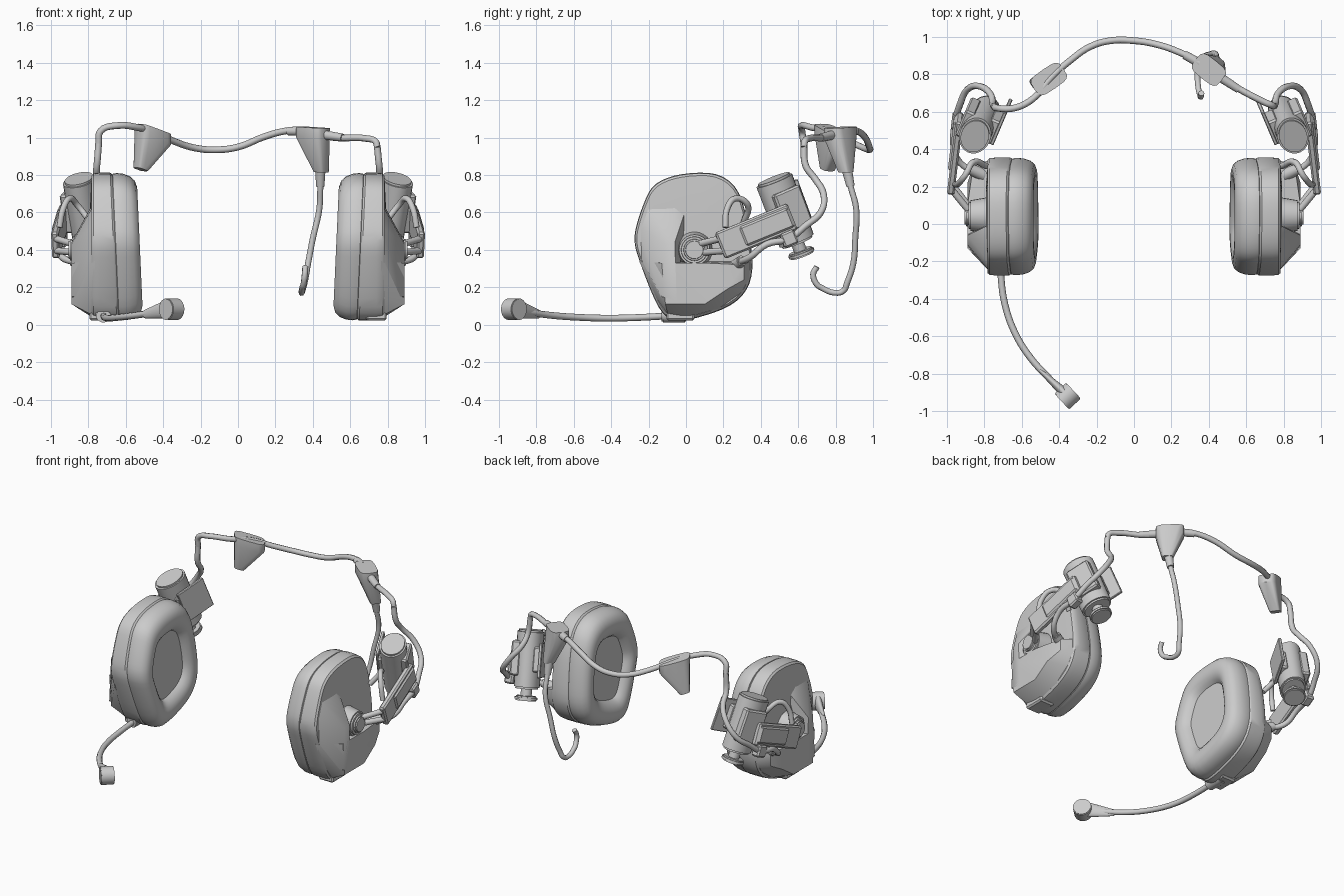
import bpy, bmesh, math
from mathutils import Vector, Matrix

if "Cube" in bpy.data.objects:
    bpy.data.objects.remove(bpy.data.objects["Cube"])


def finish(name, bm, mirror=True, angle=35):
    bmesh.ops.recalc_face_normals(bm, faces=bm.faces[:])
    me = bpy.data.meshes.new(name)
    bm.to_mesh(me)
    bm.free()
    return add(name, me, mirror, angle)


def add(name, me, mirror, angle):
    ob = bpy.data.objects.new(name, me)
    bpy.context.collection.objects.link(ob)
    me.shade_smooth()
    me.set_sharp_from_angle(angle=math.radians(angle))
    if mirror:
        ob.modifiers.new("Mirror", 'MIRROR').use_mirror_merge = False
    return ob


def tube(name, pts, r, mirror=False):
    cu = bpy.data.curves.new(name, 'CURVE')
    cu.dimensions = '3D'
    cu.bevel_depth, cu.bevel_resolution = r, 2
    cu.resolution_u, cu.use_fill_caps = 5, True
    sp = cu.splines.new('BEZIER')
    sp.bezier_points.add(len(pts) - 1)
    for b, p in zip(sp.bezier_points, pts):
        b.co = p
        b.handle_left_type = b.handle_right_type = 'AUTO'
    tmp = bpy.data.objects.new(name + "_path", cu)
    bpy.context.collection.objects.link(tmp)
    me = bpy.data.meshes.new_from_object(
        tmp.evaluated_get(bpy.context.evaluated_depsgraph_get()))
    bpy.data.objects.remove(tmp)
    return add(name, me, mirror, 50)


def frame(x, y, z, centre):
    m = Matrix((x, y, z)).transposed().to_4x4()
    m.translation = centre
    return m


def box(name, mat, size, mirror=True, bevel=0.01):
    bm = bmesh.new()
    bmesh.ops.create_cube(bm, size=1, matrix=Matrix.Diagonal((*size, 1)))
    bmesh.ops.bevel(bm, geom=bm.edges[:], offset=bevel, segments=1, affect='EDGES')
    bm.transform(mat)
    return finish(name, bm, mirror)


def rod(name, a, b, r1, r2, mirror=True, flat=None, bevel=0.0):
    # cylinder or cone from a to b, optionally squashed along a direction
    a, b = Vector(a), Vector(b)
    bm = bmesh.new()
    bmesh.ops.create_cone(bm, cap_ends=True, segments=24, radius1=r1, radius2=r2,
                          depth=(b - a).length)
    if bevel:
        rims = [e for e in bm.edges if abs(e.verts[0].co.z - e.verts[1].co.z) < 1e-5]
        bmesh.ops.bevel(bm, geom=rims, offset=bevel, segments=2, affect='EDGES')
    z = (b - a).normalized()
    x = Vector(flat[0]) if flat else z.orthogonal()
    x = (x - z * x.dot(z)).normalized()
    if flat:
        bm.transform(Matrix.Diagonal((flat[1], 1, 1, 1)))
    bm.transform(frame(x, z.cross(x), z, (a + b) / 2))
    return finish(name, bm, mirror)


def hull(name, pts, mirror=True):
    bm = bmesh.new()
    for p in pts:
        bm.verts.new(p)
    bmesh.ops.convex_hull(bm, input=bm.verts[:])
    loose = [v for v in bm.verts if not v.link_faces]
    bmesh.ops.delete(bm, geom=loose, context='VERTS')
    return finish(name, bm, mirror, 40)


# Ear cup outline (y, z), smoothed with a closed Catmull-Rom spline
OUT = [(-.265, .53), (-.225, .65), (-.18, .735), (-.1, .785), (.02, .81), (.16, .805),
       (.26, .74), (.315, .61), (.35, .40), (.35, .26), (.30, .155), (.19, .08), (.0, .025),
       (-.1, .04), (-.17, .14), (-.255, .36), (-.275, .45)]


def smooth(pts, k=3):
    n, res = len(pts), []
    for i in range(n):
        p0, p1, p2, p3 = (Vector(pts[(i + j - 1) % n]) for j in range(4))
        for s in range(k):
            t = s / k
            res.append(.5 * (2 * p1 + (p2 - p0) * t + (2 * p0 - 5 * p1 + 4 * p2 - p3) * t * t
                             + (3 * p1 - p0 - 3 * p2 + p3) * t ** 3))
    return res


def loft(name, layers):
    # stack of scaled outlines; the head side leans with height
    c = Vector((.04, .42))
    bm, rings = bmesh.new(), []
    for s, x in layers:
        ring = []
        for p in smooth(OUT):
            q = c + (p - c) * s
            lean = .045 * (q.y - .4) if x < .7 else 0
            ring.append(bm.verts.new((x + lean, q.x, q.y)))
        rings.append(ring)
    for a, b in zip(rings, rings[1:]):
        for i in range(len(a)):
            j = (i + 1) % len(a)
            bm.faces.new((a[i], a[j], b[j], b[i]))
    bm.faces.new(rings[0])
    bm.faces.new(rings[-1])
    return finish(name, bm)


loft("ear_cushion", [(.54, .572), (.58, .55), (.65, .532), (.72, .524), (.8, .524), (.89, .535),
                     (.95, .56), (.985, .595), (.995, .63), (.985, .652), (.96, .658)])
loft("cup_shell", [(.94, .645), (.98, .656), (1, .665), (1, .74), (.99, .772), (.96, .783),
                   (.6, .79)])

# Raised outer cover: front wedge and lower ledge around the pivot pocket
FB = [(-.262, .53), (-.22, .65), (-.06, .67), (.0, .62), (-.05, .33), (-.16, .16), (-.255, .38)]
FT = [(-.11, .43), (-.06, .44), (-.05, .13), (-.13, .15)]
hull("cup_front_cover", [(.765, *p) for p in FB] + [(.89, *p) for p in FT])
LB = [(-.25, .34), (.345, .34), (.345, .25), (.295, .16), (.19, .085), (0, .03), (-.095, .045),
      (-.165, .145)]
LT = [(-.13, .33), (.1, .33), (.22, .19), (.1, .11), (-.11, .11)]
hull("cup_lower_cover", [(.765, *p) for p in LB] + [(.89, *p) for p in LT]
     + [(.86, .31, .32), (.86, .31, .24)])
box("cup_bottom_block", Matrix.Translation((.74, -.03, .055)), (.11, .15, .065))

# Pivot and arm
rod("pivot_disc", (.77, .045, .40), (.885, .045, .40), .10, .08, bevel=.01)
rod("pivot_cap", (.88, .045, .40), (.905, .045, .40), .06, .055, bevel=.008)
ad = Vector((-.11, .92, .375)).normalized()
an = Vector((1, .12, 0))
an = (an - ad * an.dot(ad)).normalized()
au = an.cross(ad)
ac = Vector((.955, .375, .50))
box("arm_plate", frame(ad, au, an, ac), (.42, .15, .04))
box("arm_raised_panel", frame(ad, au, an, ac + an * .02 + ad * .06), (.28, .11, .02))
root, tip = Vector((.885, .085, .41)), ac - ad * .19
for i, s in enumerate((-1, 1)):
    rod(f"arm_fork_{i}", root + au * s * .025, tip + au * s * .035, .018, .018)

# Helmet mount, in a frame tilted with the arm
n = Vector((.92, .39, 0)).normalized()
t = Vector((-n.y, n.x, 0))
a22 = math.radians(22)
d = t * math.cos(a22) + Vector((0, 0, math.sin(a22)))
u = -t * math.sin(a22) + Vector((0, 0, math.cos(a22)))
C = Vector((.825, .53, .615))
rod("mount_barrel", C - u * .19, C + u * .18, .10, .105, flat=(n, .8), bevel=.012)
box("mount_bracket", frame(d, u, n, C + n * .07 + d * .01), (.16, .22, .06))
box("mount_slide_plate", frame(d, u, n, C - n * .10 + d * .065), (.20, .22, .02), bevel=.004)
box("mount_plate_spacer", frame(d, u, n, C - n * .07 + d * .02), (.14, .16, .06))
rod("knob_stem", C - u * .25, C - u * .18, .035, .035)
rod("tension_knob", C - u * .265, C - u * .235, .072, .072, bevel=.008)
box("cable_clip", frame(ad, au, an, (.945, .55, .46)), (.08, .08, .06))
tube("arm_cable_loop", [(.955, .21, .52), (.935, .22, .62), (.90, .265, .675), (.86, .33, .64),
                        (.79, .31, .55)], .017, True)

# Cables from the neckband down round each mount to the cup
for side, z0 in ((1, .95), (-1, .97)):
    tube("mount_cable_" + ("right" if side > 0 else "left"),
         [(side * x, y, z) for x, y, z in
          [(.745, .63, z0), (.755, .64, .85), (.765, .69, .78), (.82, .735, .70), (.89, .72, .60),
           (.93, .64, .53), (.955, .55, .46), (.965, .43, .43), (.94, .34, .36),
           (.85, .27, .33)]], .018)
rod("cable_plug", (.80, .26, .31), (.89, .30, .345), .035, .028, bevel=.006)

# Neckband cable behind the head
tube("neckband_cable",
     [(-.745, .63, .97), (-.735, .62, 1.035), (-.64, .62, 1.065), (-.54, .67, 1.055),
      (-.445, .78, 1.03), (-.34, .875, .98), (-.23, .95, .945), (-.125, .98, .935),
      (0, .98, .95), (.14, .955, 1.005), (.25, .915, 1.035), (.34, .87, 1.04), (.515, .75, 1.0),
      (.69, .655, .995), (.735, .635, .98), (.745, .63, .95)], .018)
rod("sleeve_inner", (.27, .905, 1.035), (.35, .86, 1.035), .023, .025, False)
rod("sleeve_outer", (.46, .785, 1.015), (.56, .72, 1.0), .025, .021, False)


def slider(name, top, low, along, w):
    top, low = Vector(top), Vector(low)
    a = Vector(along).normalized()
    b = Vector((-a.y, a.x, 0)).normalized()
    up = Vector((0, 0, 1))
    pts = []
    for k in range(16):
        c, s = math.cos(k * math.pi / 8), math.sin(k * math.pi / 8)
        # rounded rectangle section, narrowing towards the foot
        c, s = (math.copysign(abs(v) ** .5, v) for v in (c, s))
        for z in (.025, -.03):
            pts.append(top + a * c * w + b * s * .06 + up * z)
        pts.append(low + a * c * .033 + b * s * .035)
    hull(name, pts, False)


slider("left_slider", (-.455, .775, 1.02), (-.52, .755, .83), (.8, .55, -.3), .10)
slider("right_slider", (.40, .825, 1.03), (.445, .855, .815), (.75, -.6, -.05), .09)

# Hanging cord with hook end
tube("hanging_cord",
     [(.44, .86, .83), (.44, .88, .74), (.435, .91, .62), (.40, .905, .46), (.375, .895, .33),
      (.355, .86, .22), (.345, .845, .185), (.34, .81, .17), (.345, .72, .20), (.35, .70, .215),
      (.357, .68, .27), (.36, .70, .31)], .016)
rod("cord_sleeve", (.44, .86, .83), (.44, .88, .74), .028, .022, False)

# Boom microphone on the left cup
rod("boom_hinge", (-.72, -.13, .052), (-.72, .0, .052), .04, .04, False, bevel=.006)
tube("microphone_boom",
     [(-.72, -.05, .05), (-.712, -.27, .038), (-.69, -.43, .035), (-.635, -.585, .04),
      (-.55, -.72, .05), (-.44, -.84, .066)], .018)
face = Vector((.73, .68, 0))
rod("boom_paddle", (-.50, -.785, .056), (-.375, -.90, .083), .022, .052, False, flat=(face, .5))
mc = Vector((-.355, -.92, .083))
rod("microphone_head", mc - face * .043, mc + face * .043, .058, .058, False, bevel=.004)
